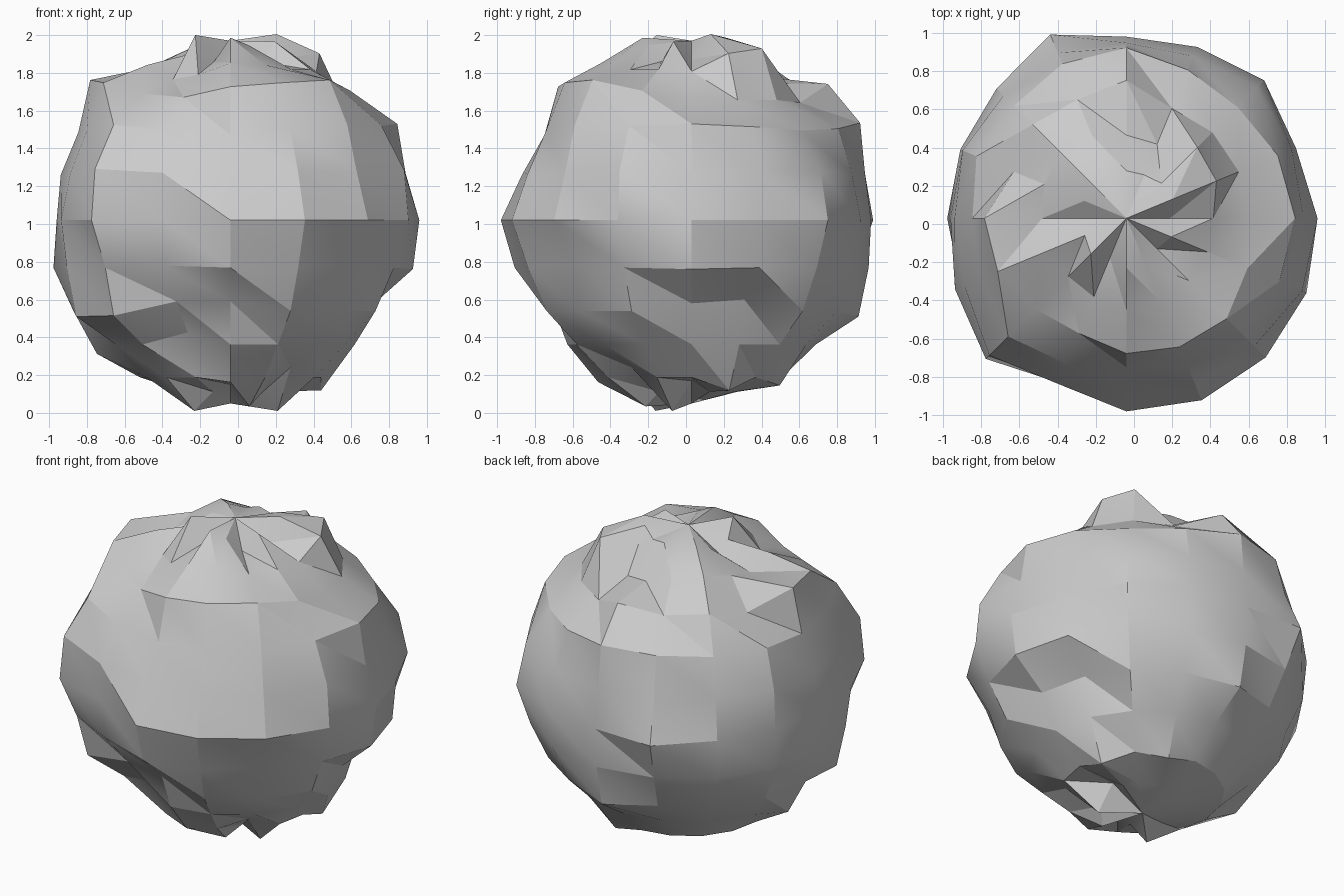
import bpy, bmesh, math

if "Cube" in bpy.data.objects:
    bpy.data.objects.remove(bpy.data.objects["Cube"])

SEGS, STEP = 16, math.radians(15)
CENTRE = (-0.04, 0.03, 1.02)

# Bumpiness of each upper ring (radius per segment, anticlockwise from +x)
rings = {
    5: (.88, 1.02, 1.0, .95, .96, .94, .96, .92, .85, .91, 1.015, .87, 1.0, .96, .87, .98),
    4: (.91, 1.02, 1.05, .84, .87, .93, .98, .93, .88, .95, .86, .89, .96, .95, .92, .92),
    3: (.90, .90, .90, .88, 1.02, .95, .98, .90, 1.05, 1.03, .95, .92, 1.0, 1.03, 1.05, .97),
    2: (1.02, .99, .95, .97, 1.03, 1.01, .96, .98, .93, .95, 1.01, .95, .90, .96, 1.01, 1.0),
    1: (.96, .97, 1.0, .95, .95, .97, .94, .96, .93, .95, 1.05, .97, .93, .97, .98, 1.03),
    0: (1.0, .96, 1.02, .97, .95, 1.04, .96, .94, .92, .97, 1.04, .93, 1.01, 1.03, 1.03, 1.02),
}

# Underside rings: an even radius with a few bumps and dents
underside = {
    -1: (.97, {0: 1.0, 11: .93, 14: .93}),
    -2: (.96, {0: .88, 1: .84, 4: 1.02, 9: 1.02, 10: 1.01, 11: .86, 12: .86}),
    -3: (.93, {8: 1.0, 11: .84}),
    -4: (.96, {1: 1.04, 3: 1.01, 12: .99, 14: .90}),
    -5: (.94, {0: .88, 10: 1.045, 12: .90, 13: 1.02, 15: 1.045}),
}
for j, (base, bumps) in underside.items():
    rings[j] = [bumps.get(i, base) for i in range(SEGS)]


def point(elev, seg, r):
    a = seg * 2 * math.pi / SEGS
    return (CENTRE[0] + r * math.cos(elev) * math.cos(a),
            CENTRE[1] + r * math.cos(elev) * math.sin(a),
            CENTRE[2] + r * math.sin(elev))


# Rumpled ball: rings of points joined by triangles with slanted creases
bm = bmesh.new()
grid = {j: [bm.verts.new(point(j * STEP, i, r)) for i, r in enumerate(row)]
        for j, row in rings.items()}
top = bm.verts.new(point(math.pi / 2, 0, .95))
bottom = bm.verts.new(point(-math.pi / 2, 0, .97))
for i in range(SEGS):
    n = (i + 1) % SEGS
    bm.faces.new((grid[5][i], grid[5][n], top))
    bm.faces.new((grid[-5][n], grid[-5][i], bottom))
    for j in range(-5, 5):
        low, high = grid[j], grid[j + 1]
        bm.faces.new((low[i], low[n], high[i]))
        bm.faces.new((low[n], high[n], high[i]))

mesh = bpy.data.meshes.new("rumpled_ball")
bm.to_mesh(mesh)
bm.free()
ball = bpy.data.objects.new("rumpled_ball", mesh)
bpy.context.collection.objects.link(ball)

# Plain grey surface
grey = bpy.data.materials.new("grey")
grey.diffuse_color = (.6, .6, .6, 1)
grey.use_nodes = True
grey.node_tree.nodes["Principled BSDF"].inputs["Base Color"].default_value = grey.diffuse_color
mesh.materials.append(grey)

# Soft shading with sharp creases kept
bpy.context.view_layer.objects.active = ball
ball.select_set(True)
bpy.ops.object.shade_smooth_by_angle(angle=math.radians(20))
